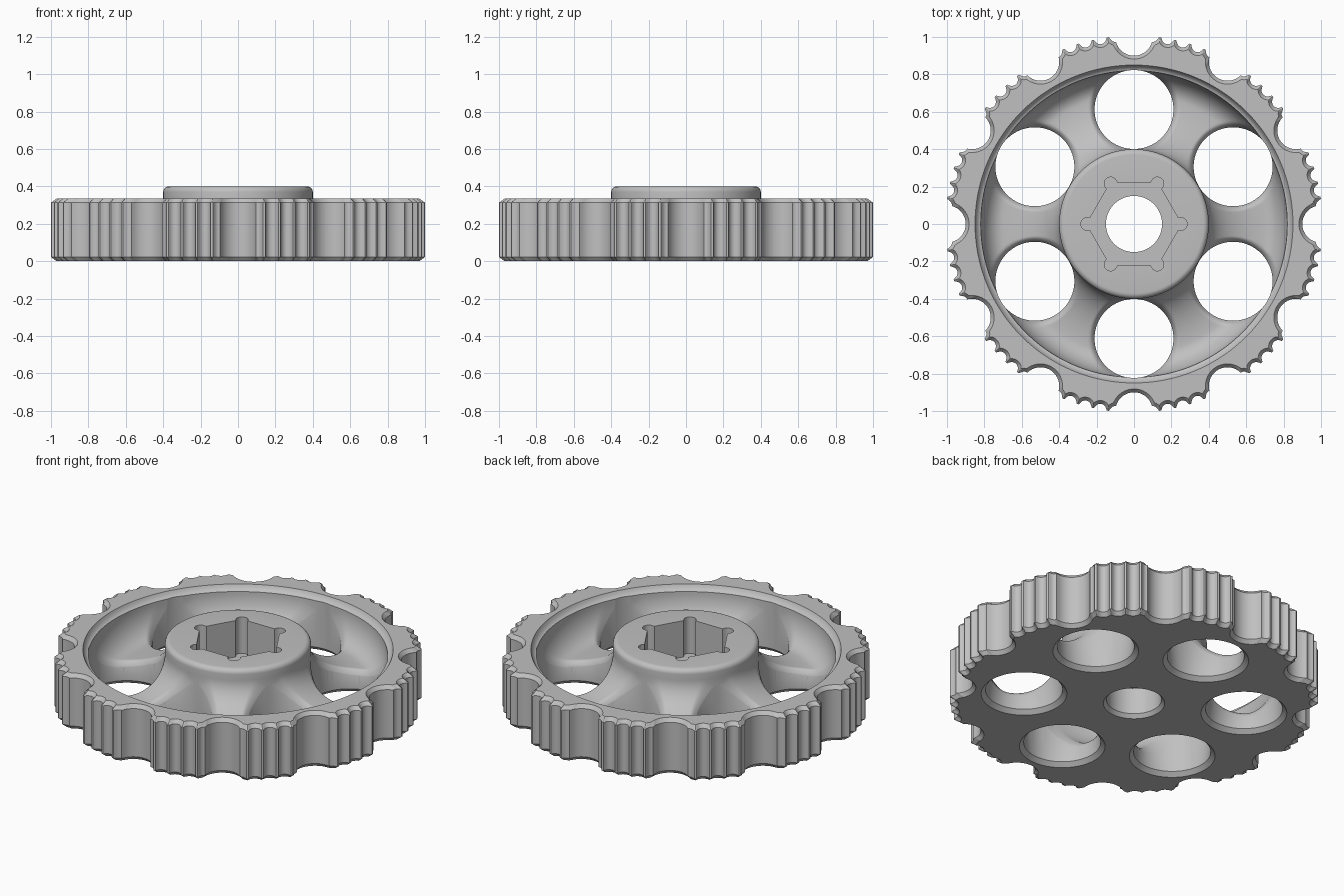
import bpy, bmesh
from math import sin, cos, pi, radians, sqrt, tau, hypot

if "Cube" in bpy.data.objects:
    bpy.data.objects.remove(bpy.data.objects["Cube"])

SEGMENTS = 1080
TOP, FLOOR = 0.335, 0.135
HOLE_R, HOLE_C, ROUND = 0.211, 0.612, 0.03
HOLES = [(HOLE_C * cos(a), HOLE_C * sin(a)) for a in (tau * k / 6 + pi / 6 for k in range(6))]

grey = bpy.data.materials.new("machined grey")
grey.use_nodes = True
grey.diffuse_color = (0.53, 0.53, 0.53, 1)
grey.node_tree.nodes["Principled BSDF"].inputs["Base Color"].default_value = (0.53, 0.53, 0.53, 1)


def ray(angle, middle, centre, radius, side, miss):
    """Radius at which a ray meets the near (-1) or far (1) side of a circle."""
    a = radians(angle - middle)
    d = radius ** 2 - (centre * sin(a)) ** 2
    return centre * cos(a) + side * sqrt(d) if d > 0 else miss


def rim(offset):
    """Scalloped outline: twelve finger grips with fine flutes between."""
    def f(angle):
        a = angle % 30
        cuts = [(0, 1.0, 0.1), (30, 1.0, 0.1)]
        cuts += [(15 + 4.7 * i, 1.011, 0.033) for i in range(-2, 3)]
        return min([1.008 - offset] + [ray(a, m, c, r + offset, -1, 9) for m, c, r in cuts])
    return f


def socket(angle):
    """Hexagon with round corner reliefs."""
    d = (angle + 30) % 60 - 30
    return max(0.22 / cos(radians(30 - abs(d))), ray(d, 0, 0.25, 0.034, 1, 0))


def lathe(bm, loops, segments, centre=(0, 0), closed=False):
    """Bridge (radius or radius function, height) loops around the z axis."""
    rings = []
    for r, z in loops:
        ring = []
        for i in range(segments):
            deg = 360 * i / segments
            rad = r(deg) if callable(r) else r
            t = radians(deg)
            ring.append(bm.verts.new((centre[0] + rad * cos(t), centre[1] + rad * sin(t), z)))
        rings.append(ring)
    pairs = list(zip(rings, rings[1:]))
    if closed:
        pairs.append((rings[-1], rings[0]))
    else:
        bm.faces.new(rings[0])
        bm.faces.new(rings[-1])
    for a, b in pairs:
        for i in range(segments):
            j = (i + 1) % segments
            bm.faces.new((a[i], a[j], b[j], b[i]))
    return rings


def finish(bm, name):
    bmesh.ops.recalc_face_normals(bm, faces=bm.faces)
    mesh = bpy.data.meshes.new(name)
    bm.to_mesh(mesh)
    bm.free()
    mesh.materials.append(grey)
    obj = bpy.data.objects.new(name, mesh)
    bpy.context.collection.objects.link(obj)
    return obj


# Chamfered fluted rim
loops = [(rim(0.018), 0), (rim(0), 0.022), (rim(0), TOP - 0.022), (rim(0.018), TOP), (0.85, TOP)]

# Rounded inner lip of the rim
for i in range(1, 7):
    t = radians(40 + 45 * i / 6)
    loops.append((0.85 - 0.045 * (cos(radians(40)) - cos(t)), TOP - 0.045 * (sin(t) - sin(radians(40))) * 2))

# Dished web: concave wall under the lip, long flare up to the hub
dish_start = len(loops)
lip_r, lip_z = loops[-1]
for i in range(1, 17):
    t = pi / 2 * i / 16
    loops.append((0.70 + (lip_r - 0.70) * cos(t), lip_z - (lip_z - FLOOR) * sin(t)))
for i in range(23, -1, -1):
    t = pi / 2 * i / 24
    loops.append((0.70 - 0.30 * cos(t), TOP - (TOP - FLOOR) * sin(t)))
dish_end = len(loops) - 1

# Raised hub with a rounded edge
for i in range(7):
    t = pi / 2 * i / 6
    loops.append((0.37 + 0.03 * cos(t), 0.37 + 0.03 * sin(t)))

# Socket, through bore and bottom bore chamfer
loops += [(socket, 0.40), (socket, 0.18), (0.15, 0.18), (0.15, 0.022), (0.168, 0)]
bm = bmesh.new()
rings = lathe(bm, loops, SEGMENTS, closed=True)

# Round the web over toward each hole
for ring in rings[dish_start:dish_end]:
    for v in ring:
        d = min(hypot(v.co.x - x, v.co.y - y) for x, y in HOLES) - HOLE_R
        v.co.z -= ROUND * min(max(1 - d / ROUND, 0), 1.5) ** 2
wheel = finish(bm, "hand_wheel")

# Six lightening holes, chamfered underneath
bm = bmesh.new()
for centre in HOLES:
    lathe(bm, [(HOLE_R + 0.034, -0.01), (HOLE_R, 0.024), (HOLE_R, 0.6)], 96, centre=centre)
cutter = finish(bm, "hole_cutter")
cutter.hide_render = True

bpy.ops.object.select_all(action='DESELECT')
bpy.context.view_layer.objects.active = wheel
wheel.select_set(True)
mod = wheel.modifiers.new("lightening holes", 'BOOLEAN')
mod.operation = 'DIFFERENCE'
mod.solver = 'EXACT'
mod.object = cutter
bpy.ops.object.modifier_apply(modifier=mod.name)
bpy.data.objects.remove(cutter)
bpy.ops.object.shade_smooth_by_angle(angle=radians(30))
